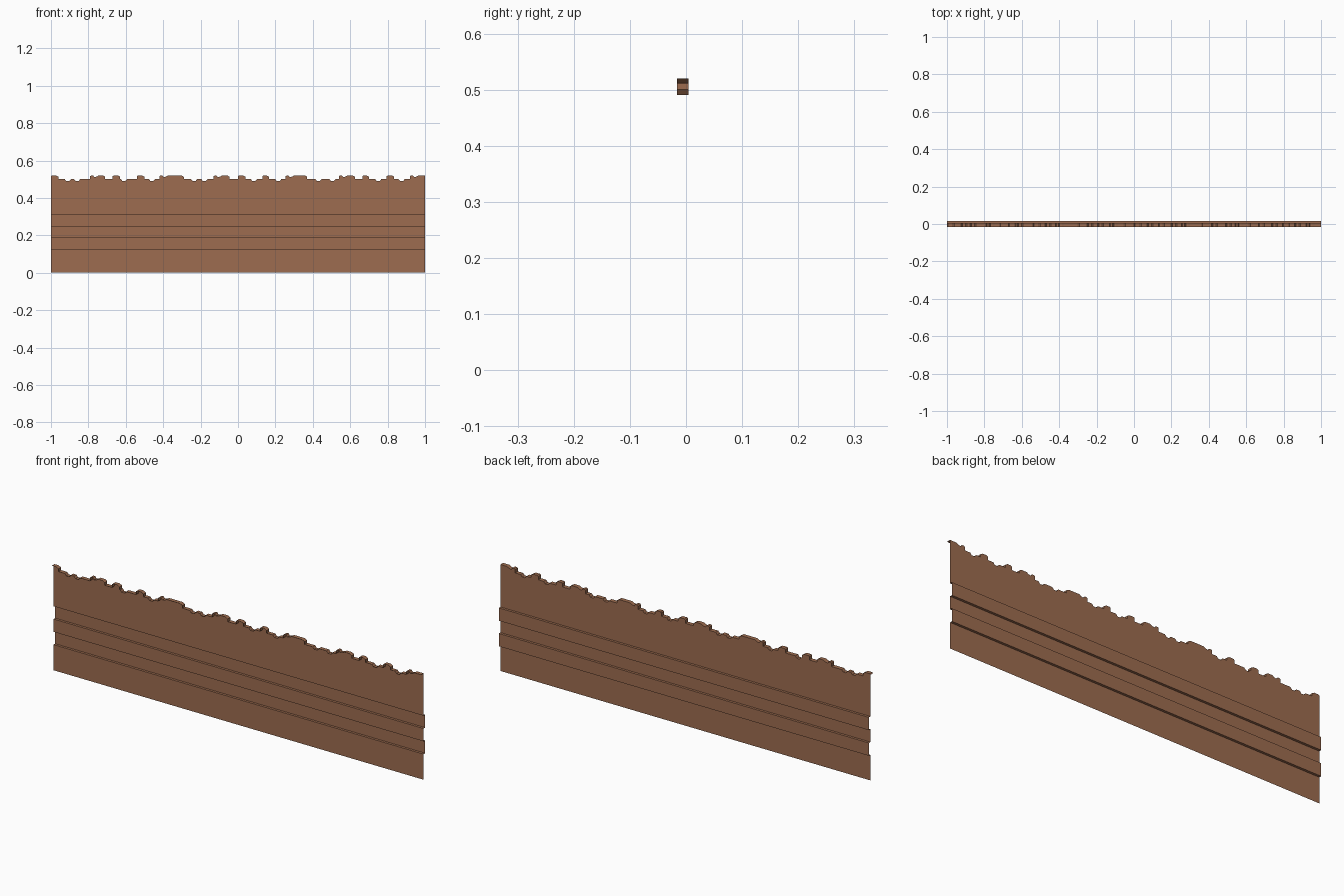
import bpy, bmesh

cube = bpy.data.objects.get("Cube")
if cube:
    bpy.data.objects.remove(cube)

brown = bpy.data.materials.new("weathered_brown")
brown.use_nodes = True
colour = (0.34, 0.152, 0.08, 1)
brown.diffuse_color = colour
brown.node_tree.nodes["Principled BSDF"].inputs["Base Color"].default_value = colour

RIM_FRONT, SHEET, BAND = -0.016, 0.0045, 0.0165
BASE, HIGH, LOW = 0.5, 0.52, 0.49

# Raised pieces (start, end) and dips (centre) along the broken top edge
raised = [(-1, -.96), (-.79, -.71), (-.67, -.63), (-.54, -.5), (-.42, -.29),
          (-.13, -.045), (0, .04), (.13, .165), (.255, .37), (.54, .625),
          (.665, .7), (.795, .835), (.92, 1)]
dips = [-.91, -.86, -.61, -.46, -.235, -.18, .085, .215, .43, .505, .75, .875]


def raised_points(a, b):
    pts = [(a, BASE), (a, HIGH - .004), (a + .005, HIGH)]
    if b - a > .06:  # wide pieces carry a small notch near their start
        pts += [(a + .015, HIGH), (a + .022, HIGH - .009),
                (a + .035, HIGH - .006), (a + .045, HIGH)]
    if b < 1:
        return pts + [(b - .012, HIGH), (b, HIGH - .007), (b, BASE)]
    return pts + [(b, HIGH)]


def dip_points(c):
    return [(c - .016, BASE), (c - .008, LOW), (c + .008, LOW), (c + .016, BASE)]


groups = [raised_points(a, b) for a, b in raised] + [dip_points(c) for c in dips]
groups.sort(key=lambda g: g[0][0])
outline = [p for g in groups for p in g][1:]

# Side profile (y, z): two horizontal bands pushed towards the back
profile = [(SHEET, 0)]
for low, high in ((.125, .1875), (.25, .3125)):
    profile += [(SHEET, low), (BAND, low), (BAND, high), (SHEET, high)]


def make_object(name, faces):
    bm = bmesh.new()
    for corners in faces:
        bm.faces.new([bm.verts.new(c) for c in corners])
    bmesh.ops.remove_doubles(bm, verts=bm.verts, dist=1e-5)
    mesh = bpy.data.meshes.new(name)
    bm.to_mesh(mesh)
    bm.free()
    mesh.materials.append(brown)
    bpy.context.collection.objects.link(bpy.data.objects.new(name, mesh))


# One thin folded sheet
make_object("folded_sheet", [
    [(-1, y0, z0), (1, y0, z0), (1, y1, z1), (-1, y1, z1)]
    for (y0, z0), (y1, z1) in zip(profile, profile[1:])])

# Flat upper part, cut along the broken outline
top = profile[-1][1]
make_object("upper_sheet", [
    [(-1, SHEET, top), (1, SHEET, top)] + [(x, SHEET, z) for x, z in reversed(outline)]])

# Narrow lip that follows the outline and juts out to the front
make_object("broken_rim", [
    [(x0, RIM_FRONT, z0), (x1, RIM_FRONT, z1), (x1, SHEET, z1), (x0, SHEET, z0)]
    for (x0, z0), (x1, z1) in zip(outline, outline[1:])])
